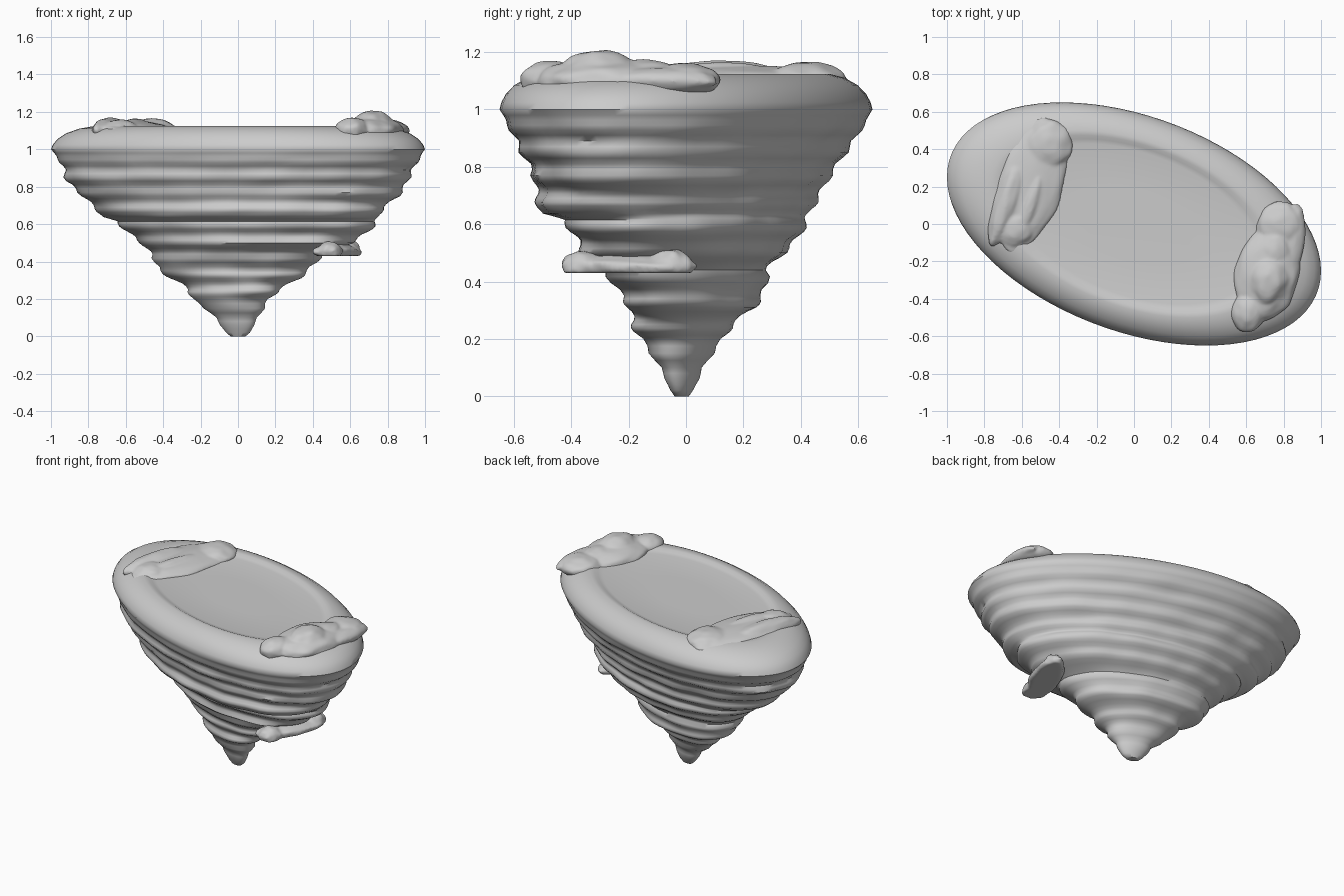
import bpy, bmesh, math
from mathutils import Vector, Matrix, noise

if "Cube" in bpy.data.objects:
    bpy.data.objects.remove(bpy.data.objects["Cube"])

SKEW = math.asin(-0.385)   # shears every ring into the slanted oval
SEG = 80
ASPECT = 0.65              # depth of the oval relative to its width
STEPS = 4                  # extra rings between profile rows, for the ripples


def finish(bm, name, angle):
    bmesh.ops.recalc_face_normals(bm, faces=bm.faces)
    me = bpy.data.meshes.new(name)
    bm.to_mesh(me)
    bm.free()
    ob = bpy.data.objects.new(name, me)
    bpy.context.collection.objects.link(ob)
    bpy.ops.object.select_all(action='DESELECT')
    bpy.context.view_layer.objects.active = ob
    ob.select_set(True)
    bpy.ops.object.shade_smooth_by_angle(angle=math.radians(angle))
    return ob


def add_ring(bm, z, x0, x1, y0, y1, erosion):
    """One slanted oval ring filling the given x and y extents."""
    ring = []
    # strata ripple in and out with height
    ripple = erosion * 0.9 * math.sin(math.tau * (z - .915) / .088)
    for i in range(SEG):
        t = math.tau * i / SEG
        c, s = math.cos(t), math.sin(t + SKEW)
        x = (x0 + x1) / 2 + ((x1 - x0) / 2 + ripple) * c
        y = (y0 + y1) / 2 + ((y1 - y0) / 2 + ripple) * s
        n = erosion * noise.noise(Vector((x * 6, y * 6, z * 12)))
        ring.append(bm.verts.new((x + n * c, y + n * s, z)))
    return ring


# Terraced flank of the rock: z, left, right, front, back
flank = [
    (.02, -.065, .065, -.055, .025),
    (.10, -.12, .105, -.09, .06),
    (.20, -.24, .17, -.155, .13),
    (.25, -.265, .22, -.18, .165),
    (.31, -.36, .33, -.20, .245),
    (.35, -.42, .375, -.22, .265),
    (.44, -.46, .455, -.29, .285),
    (.50, -.52, .61, -.37, .34),
    (.56, -.60, .70, -.39, .39),
    (.615, -.65, .735, -.425, .42),
    (.637, -.725, .76, -.505, .435),
    (.69, -.76, .775, -.515, .455),
    (.75, -.83, .86, -.52, .485),
    (.83, -.91, .90, -.565, .54),
    (.91, -.935, .945, -.605, .595),
    (.98, -.985, .987, -.64, .64),
]
# Symmetric rim and shallow basin: z, half width
rim = [(1, 1), (1.025, .99), (1.055, .965), (1.085, .92), (1.11, .85),
       (1.124, .77), (1.122, .73), (1.113, .70), (1.108, .66), (1.106, .3)]

bm = bmesh.new()
rings = [add_ring(bm, 0, -.04, .04, -.04, .01, 0)]
for low, high in zip(flank, flank[1:]):
    for k in range(STEPS):
        row = [a + (b - a) * k / STEPS for a, b in zip(low, high)]
        fade = min(1, (1 - row[0]) / .1, row[0] / .2)
        rings.append(add_ring(bm, *row, .013 * fade))
rings += [add_ring(bm, *flank[-1], .002)]
rings += [add_ring(bm, z, -r, r, -r * ASPECT, r * ASPECT, 0) for z, r in rim]
for low, high in zip(rings, rings[1:]):
    for i in range(SEG):
        j = (i + 1) % SEG
        bm.faces.new((low[i], low[j], high[j], high[i]))
bm.faces.new(rings[0])
bm.faces.new(rings[-1])
finish(bm, "island_rock", 55)


def lumps(name, z, turn, blobs, floor, rough):
    """Fused weathered blobs: (x, y, half width, half length, height)."""
    bm = bmesh.new()
    for x, y, rx, ry, rz in blobs:
        made = bmesh.ops.create_icosphere(bm, subdivisions=4, radius=1)['verts']
        place = Matrix.Translation((x, y, z)) @ Matrix.Rotation(math.radians(turn), 4, 'Z')
        for v in made:
            s = 1 + rough * noise.noise(v.co * 2.2 + Vector((x, y, z)) * 9)
            v.co = place @ Vector((v.co.x * rx * s, v.co.y * ry * s, v.co.z * rz * s))
            v.co.z = max(v.co.z, floor - .02 * rough)
    ob = finish(bm, name, 50)
    fuse = ob.modifiers.new("fuse", 'REMESH')
    fuse.mode = 'VOXEL'
    fuse.voxel_size = .009
    fuse.use_smooth_shade = True
    soften = ob.modifiers.new("soften", 'SMOOTH')
    soften.iterations = 5


# Raised mound on the left end of the top
lumps("left_mound", 1.10, -18, [
    (-.56, .21, .18, .37, .052),
    (-.68, .12, .07, .25, .07),
    (-.46, .42, .13, .14, .065),
    (-.63, -.02, .10, .11, .06),
    (-.55, .12, .05, .22, .066),
], floor=1.05, rough=.08)

# Taller mound on the right end
lumps("right_mound", 1.10, -8, [
    (.71, -.27, .17, .25, .075),
    (.72, -.30, .12, .15, .107),
    (.61, -.47, .09, .11, .07),
    (.78, -.01, .13, .13, .062),
    (.84, -.10, .07, .21, .045),
    (.75, -.15, .10, .13, .075),
], floor=1.06, rough=.08)

# Flat-bottomed ledge on the right flank
lumps("side_ledge", .45, -21, [
    (.53, -.20, .095, .24, .045),
    (.49, -.36, .07, .075, .055),
    (.59, -.06, .06, .085, .065),
], floor=.432, rough=.15)
